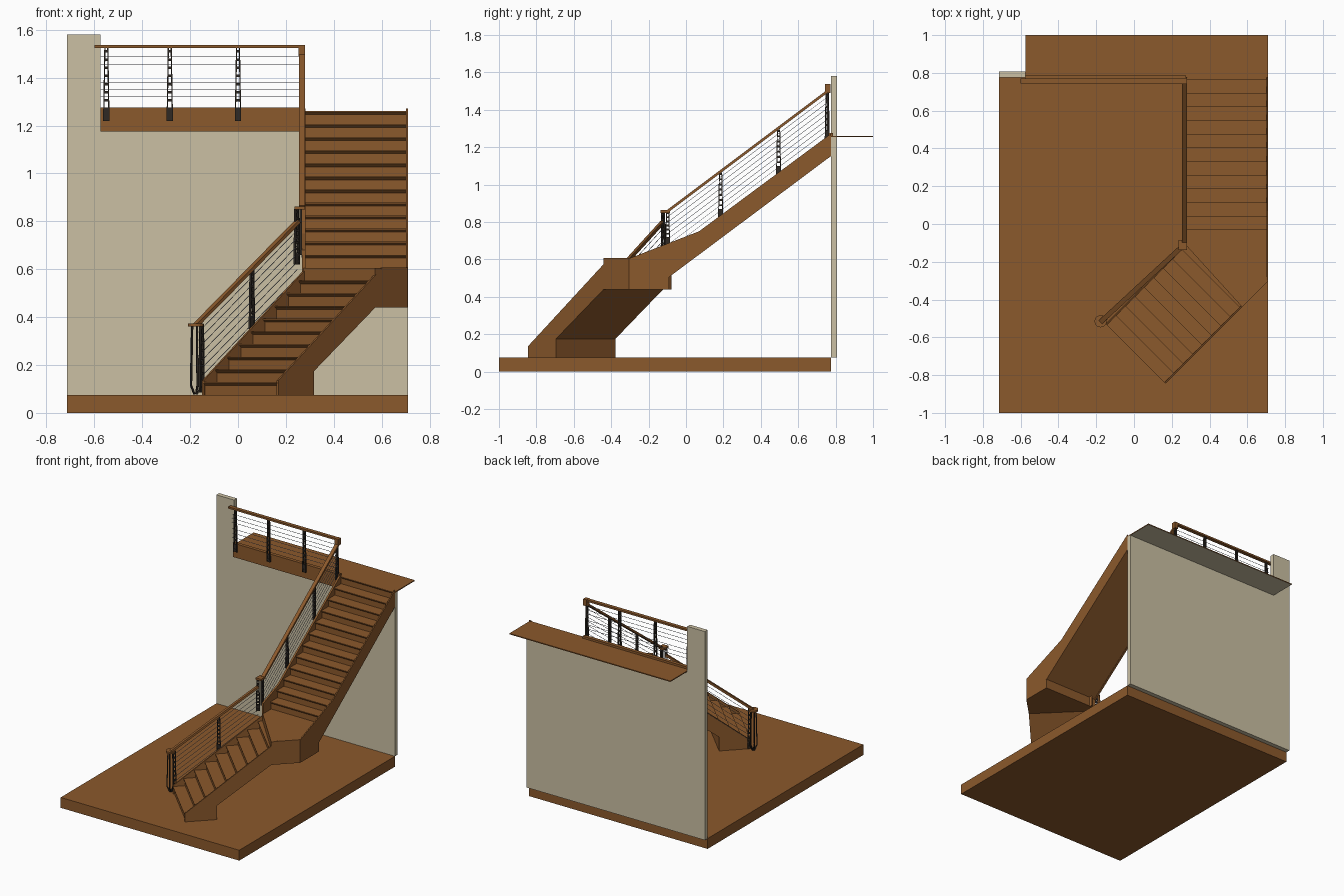
import bpy, bmesh, math
from mathutils import Vector as V

if "Cube" in bpy.data.objects:
    bpy.data.objects.remove(bpy.data.objects["Cube"])


def material(name, rgb):
    m = bpy.data.materials.new(name)
    m.diffuse_color = (*rgb, 1)
    m.use_nodes = True
    m.node_tree.nodes["Principled BSDF"].inputs["Base Color"].default_value = m.diffuse_color
    return m


WOOD = material("warm_wood", (0.26, 0.10, 0.025))
PLASTER = material("cream_plaster", (0.60, 0.53, 0.37))
IRON = material("dark_iron", (0.028, 0.022, 0.017))
STEEL = material("steel_cable", (0.22, 0.24, 0.30))
UP = V((0, 0, 1))


def finish(name, bm, *mats):
    bmesh.ops.recalc_face_normals(bm, faces=bm.faces)
    me = bpy.data.meshes.new(name)
    bm.to_mesh(me)
    bm.free()
    for m in mats:
        me.materials.append(m)
    ob = bpy.data.objects.new(name, me)
    bpy.context.collection.objects.link(ob)
    return ob


def add_prism(bm, pts, ext):
    """Extrude a closed 3D outline by a vector."""
    a = [bm.verts.new(p) for p in pts]
    b = [bm.verts.new(V(p) + ext) for p in pts]
    bm.faces.new(a)
    bm.faces.new(b[::-1])
    n = len(a)
    for i in range(n):
        bm.faces.new((a[i], a[(i + 1) % n], b[(i + 1) % n], b[i]))


def prism(name, pts, ext, mat):
    bm = bmesh.new()
    add_prism(bm, pts, V(ext))
    return finish(name, bm, mat)


def box(name, x0, x1, y0, y1, z0, z1, mat):
    return prism(name, [(x0, y0, z0), (x1, y0, z0), (x1, y1, z0), (x0, y1, z0)], (0, 0, z1 - z0), mat)


def add_beam(bm, p, q, w, h, side=None):
    """Rectangular bar from p to q."""
    p, q = V(p), V(q)
    d = (q - p).normalized()
    s = side or (d.cross(UP).normalized())
    u = s.cross(d).normalized()
    c = [p + s * w / 2 * i + u * h / 2 * j for i, j in ((-1, -1), (1, -1), (1, 1), (-1, 1))]
    add_prism(bm, c, q - p)


def beam(name, p, q, w, h, mat):
    bm = bmesh.new()
    add_beam(bm, p, q, w, h)
    return finish(name, bm, mat)


def profile(pts, origin, along):
    return [V(origin) + along * s + UP * z for s, z in pts]


def saw(n, s0, run, z0, rise):
    """Stepped outline with undercut nosings."""
    out = []
    for k in range(n):
        s, t = s0 + run * k, z0 + rise * (k + 1)
        out += [(s, t - rise), (s, t - 0.014), (s - 0.01, t - 0.005), (s - 0.01, t)]
    return out


# Floor, wall and upper landing
box("floor", -0.715, 0.71, -1, 0.775, 0, 0.075, WOOD)
prism("wall", [(-0.715, 0.775, 0.075), (0.71, 0.775, 0.075), (0.71, 0.775, 1.253),
               (-0.575, 0.775, 1.253), (-0.575, 0.775, 1.58), (-0.715, 0.775, 1.58)], (0, 0.032, 0), PLASTER)
slab = box("upper_landing", -0.575, 0.71, 0.775, 1.0, 1.253, 1.26, WOOD)
slab.data.materials.append(PLASTER)
for f in slab.data.polygons:
    if f.normal.z < -0.5:
        f.material_index = 1
box("landing_fascia", -0.575, 0.275, 0.762, 0.787, 1.175, 1.275, WOOD)

# Upper flight: steps, soffit and stringers
YD = V((0, 1, 0))
steps = saw(12, -0.023, 0.0725, 0.606, 0.0545)
steps = [(-0.095, 0.505), (-0.095, 0.606)] + steps + [(0.775, 1.26), (0.775, 1.155)]
prism("upper_steps", profile(steps, (0.28, 0, 0), YD), (0.425, 0, 0), WOOD)
tail = [(0.07, 0.75), (0.775, 1.272), (0.775, 1.152), (-0.095, 0.502), (-0.095, 0.44)]
prism("upper_right_stringer", profile([(-0.3, 0.44), (-0.3, 0.606)] + tail, (0.702, 0, 0), YD), (0.008, 0, 0), WOOD)
prism("upper_left_stringer", profile([(-0.11, 0.44), (-0.11, 0.68)] + tail, (0.268, 0, 0), YD), (0.013, 0, 0), WOOD)

# Lower flight, turned 45 degrees
r = math.sqrt(0.5)
U, W = V((r, r, 0)), V((r, -r, 0))
L0 = V((-0.15, -0.527, 0))
under = [(0.573, 0.44), (0.212, 0.175), (0.212, 0.075)]
steps = saw(10, 0.008, 0.0705, 0.075, 0.0531) + [(0.645, 0.606), (0.645, 0.44)]
prism("lower_steps", profile(steps + under, L0 + W * 0.008, U), W * 0.434, WOOD)
head = [(0, 0.075), (0, 0.135)]
prism("lower_right_stringer", profile(head + [(0.615, 0.607), (0.764, 0.607), (0.764, 0.44)] + under,
                                      L0 + W * 0.44, U), W * 0.01, WOOD)
prism("lower_left_stringer", profile(head + [(0.6, 0.597), (0.6, 0.44)] + under, L0, U), W * 0.01, WOOD)
prism("corner_landing", [(0.27, -0.107, 0.44), (0.573, -0.44, 0.44), (0.709, -0.304, 0.44),
                         (0.709, -0.09, 0.44), (0.27, -0.09, 0.44)], (0, 0, 0.166), WOOD)


# Ladder-like iron posts, wider at the foot
def post(name, x, y, z0, z1, d):
    bm = bmesh.new()
    n = d.cross(UP)
    b = V((x, y, 0))
    zm = z0 + (z1 - z0) * 0.22
    for sgn in (-1, 1):
        lo, mid, hi = (b + d * o * sgn + UP * z for o, z in ((0.011, z0), (0.010, zm), (0.006, z1)))
        add_beam(bm, lo, mid, 0.012, 0.005, n)
        add_beam(bm, mid, hi, 0.012, 0.005, n)
    for k in range(9):
        t = (k + 0.5) / 9
        o = 0.010 - 0.004 * t
        z = UP * (z0 + (z1 - z0) * t)
        add_beam(bm, b - d * o + z, b + d * o + z, 0.010, 0.010)
    # solid foot plate
    add_beam(bm, b + UP * z0, b + UP * (z0 + 0.05), 0.006, 0.026, n)
    finish(name, bm, IRON)


def cables(name, p, q, drops):
    bm = bmesh.new()
    for h in drops:
        add_beam(bm, V(p) - UP * h, V(q) - UP * h, 0.002, 0.002)
    finish(name, bm, STEEL)


# Landing balustrade
XD = V((1, 0, 0))
for i, x in enumerate((-0.55, -0.285, 0.0)):
    post(f"landing_post_{i + 1}", x, 0.756, 1.22, 1.527, XD)
beam("landing_handrail", (-0.6, 0.758, 1.53), (0.268, 0.758, 1.53), 0.026, 0.013, WOOD)
cables("landing_cables", (-0.575, 0.756, 1.53), (0.265, 0.756, 1.53), (0.043, 0.075, 0.104, 0.149, 0.18, 0.21))

# Upper flight balustrade
for i, (y, z0, z1) in enumerate(((-0.098, 0.66, 0.858), (0.185, 0.82, 1.07), (0.495, 1.05, 1.30), (0.755, 1.24, 1.525))):
    post(f"upper_post_{i + 1}", 0.262, y, z0, z1, YD)
beam("upper_handrail", (0.267, -0.095, 0.86), (0.267, 0.765, 1.505), 0.026, 0.014, WOOD)
box("upper_rail_end", 0.252, 0.28, 0.742, 0.772, 1.49, 1.537, WOOD)
box("corner_rail_cap", 0.236, 0.28, -0.137, -0.085, 0.849, 0.863, WOOD)
cables("upper_cables", (0.264, -0.095, 0.86), (0.264, 0.76, 1.501), [0.03 * k for k in range(1, 8)])

# Lower flight balustrade
for i, (x, y, z0, z1) in enumerate(((-0.152, -0.508, 0.085, 0.372), (0.058, -0.302, 0.35, 0.598), (0.245, -0.122, 0.62, 0.852))):
    post(f"lower_post_{i + 1}", x, y, z0, z1, U)
beam("lower_handrail", (-0.175, -0.517, 0.368), (0.25, -0.124, 0.80), 0.026, 0.014, WOOD)
cables("lower_cables", (-0.165, -0.512, 0.37), (0.248, -0.124, 0.797), [0.033 * k for k in range(1, 8)])

# Newel: ring of bars flaring in at the foot, with a round cap
C = V((-0.177, -0.515, 0))
bm = bmesh.new()
for k in range(5):
    a = 2 * math.pi * k / 5
    e = V((math.cos(a), math.sin(a), 0))
    t = V((-e.y, e.x, 0))
    add_beam(bm, C + e * 0.006 + UP * 0.078, C + e * 0.024 + UP * 0.115, 0.007, 0.007, t)
    add_beam(bm, C + e * 0.024 + UP * 0.112, C + e * 0.018 + UP * 0.362, 0.007, 0.007, t)
finish("newel_bars", bm, IRON)
ring = [C + V((0.032 * math.cos(math.pi * k / 10), 0.032 * math.sin(math.pi * k / 10), 0.360)) for k in range(20)]
prism("newel_cap", ring, (0, 0, 0.013), WOOD)
